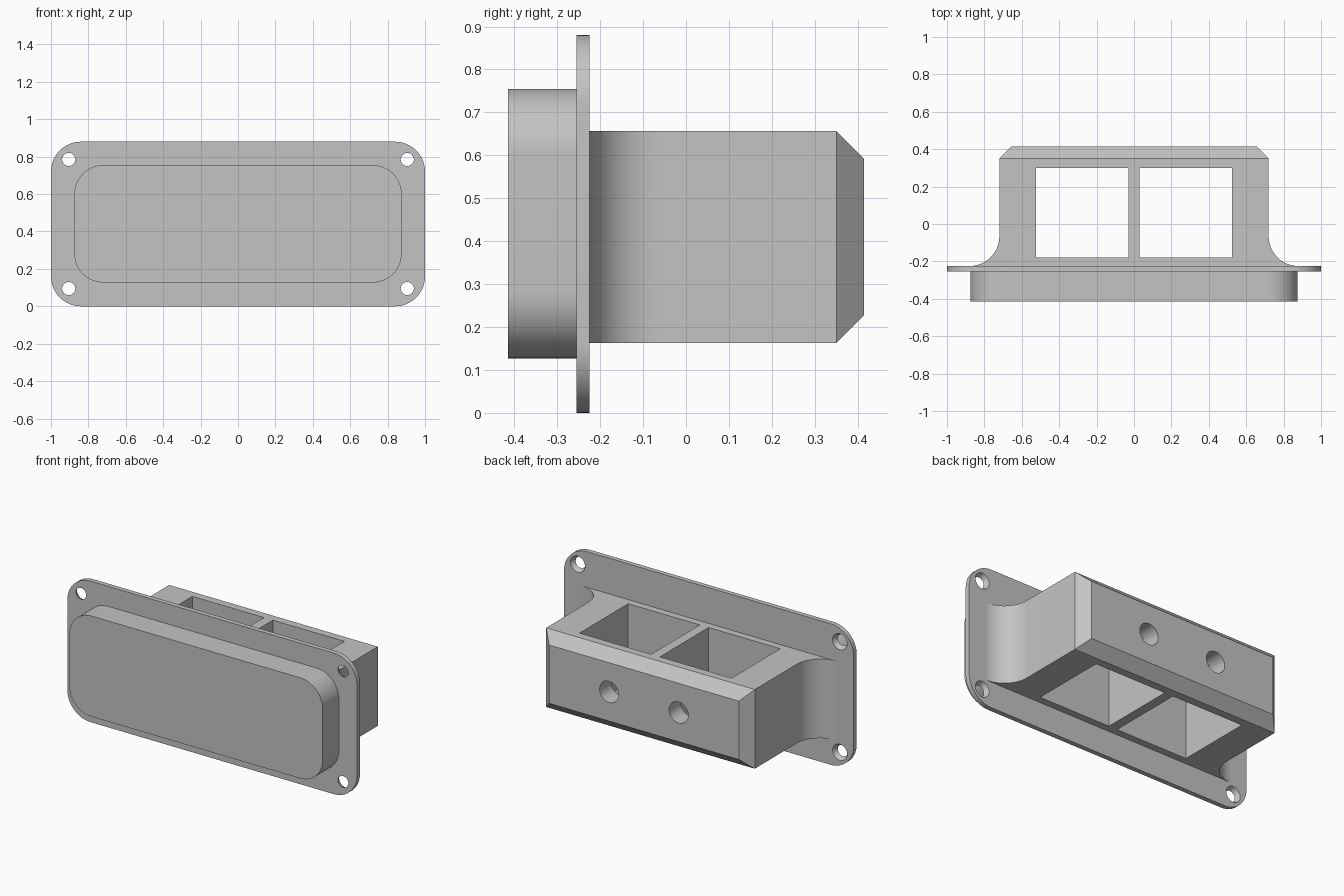
import bpy, bmesh
from math import sin, cos, pi, radians
from mathutils import Vector, Matrix

cube = bpy.data.objects.get("Cube")
if cube:
    bpy.data.objects.remove(cube, do_unlink=True)

grey = bpy.data.materials.new("plain grey")
grey.use_nodes = True
colour = (0.55, 0.55, 0.55, 1)
grey.diffuse_color = colour
grey.node_tree.nodes["Principled BSDF"].inputs["Base Color"].default_value = colour

MID = 0.44          # height of the flange centre
BODY_MID = 0.41     # height of the socket housing centre


def finish(name, bm):
    bmesh.ops.recalc_face_normals(bm, faces=bm.faces)
    mesh = bpy.data.meshes.new(name)
    bm.to_mesh(mesh)
    bm.free()
    mesh.materials.append(grey)
    ob = bpy.data.objects.new(name, mesh)
    bpy.context.collection.objects.link(ob)
    return ob


def prism(points, offset):
    bm = bmesh.new()
    face = bm.faces.new([bm.verts.new(p) for p in points])
    ext = bmesh.ops.extrude_face_region(bm, geom=[face], use_keep_orig=True)
    moved = [g for g in ext["geom"] if isinstance(g, bmesh.types.BMVert)]
    bmesh.ops.translate(bm, verts=moved, vec=offset)
    return bm


def arc(cx, cy, r, start, end, steps=16):
    angles = [radians(start + (end - start) * i / steps) for i in range(steps + 1)]
    return [(cx + r * cos(a), cy + r * sin(a)) for a in angles]


def rounded_slab(name, half_w, half_h, r, mid, y0, y1):
    w, h = half_w - r, half_h - r
    outline = []
    for i, (sx, sz) in enumerate(((1, 1), (-1, 1), (-1, -1), (1, -1))):
        outline += arc(sx * w, mid + sz * h, r, 90 * i, 90 * i + 90)
    return finish(name, prism([(x, y0, z) for x, z in outline], (0, y1 - y0, 0)))


def cone_along_y(bm, x, z, y0, y1, r_front, r_back):
    place = Matrix.Translation((x, (y0 + y1) / 2, z)) @ Matrix.Rotation(pi / 2, 4, "X")
    bmesh.ops.create_cone(bm, cap_ends=True, segments=40, radius1=r_back,
                          radius2=r_front, depth=y1 - y0, matrix=place)


def box(bm, low, high):
    low, high = Vector(low), Vector(high)
    place = Matrix.Translation((low + high) / 2) @ Matrix.Diagonal((*(high - low), 1))
    bmesh.ops.create_cube(bm, size=1, matrix=place)


def cut(ob, name, bm):
    cutter = finish(name, bm)
    mod = ob.modifiers.new("cut", "BOOLEAN")
    mod.operation, mod.solver, mod.object = "DIFFERENCE", "EXACT", cutter
    bpy.context.view_layer.objects.active = ob
    bpy.ops.object.modifier_apply(modifier=mod.name)
    bpy.data.objects.remove(cutter, do_unlink=True)


# Front block and mounting flange
front_block = rounded_slab("front_block", 0.875, 0.314, 0.155, 0.441, -0.415, -0.255)
flange = rounded_slab("mounting_flange", 1, MID, 0.16, MID, -0.255, -0.225)

# Countersunk screw holes
screws = bmesh.new()
for x in (-0.905, 0.905):
    for z in (-0.345, 0.345):
        cone_along_y(screws, x, MID + z, -0.265, -0.215, 0.03, 0.055)
cut(flange, "screw_cutters", screws)

# Socket housing: flared root and bevelled back
right = arc(0.88, -0.065, 0.16, 270, 180) + [(0.72, 0.35), (0.655, 0.415)]
outline = right + [(-x, y) for x, y in reversed(right)]
body = prism([(x, y, 0.163) for x, y in outline], (0, 0, 0.494))
for side in (-1, 1):
    res = bmesh.ops.bisect_plane(
        body, geom=body.verts[:] + body.edges[:] + body.faces[:],
        plane_co=(0, 0.35, BODY_MID + side * 0.247), plane_no=(0, 1, side),
        clear_outer=True)
    rim = [e for e in body.edges if e.is_boundary]
    bmesh.ops.edgeloop_fill(body, edges=rim)
housing = finish("socket_housing", body)

# Two open pockets, each reached by a cable hole from the back
pockets = bmesh.new()
for x in (-0.525, 0.03):
    box(pockets, (x, -0.18, 0), (x + 0.495, 0.3, 0.9))
cut(housing, "pocket_cutters", pockets)
cables = bmesh.new()
for x in (-0.24, 0.24):
    cone_along_y(cables, x, BODY_MID, 0.2, 0.5, 0.066, 0.066)
cut(housing, "cable_cutters", cables)

# Smooth the curves, keep the edges sharp
bpy.ops.object.select_all(action="DESELECT")
for ob in (front_block, flange, housing):
    ob.select_set(True)
bpy.context.view_layer.objects.active = housing
bpy.ops.object.shade_smooth_by_angle(angle=radians(25))
